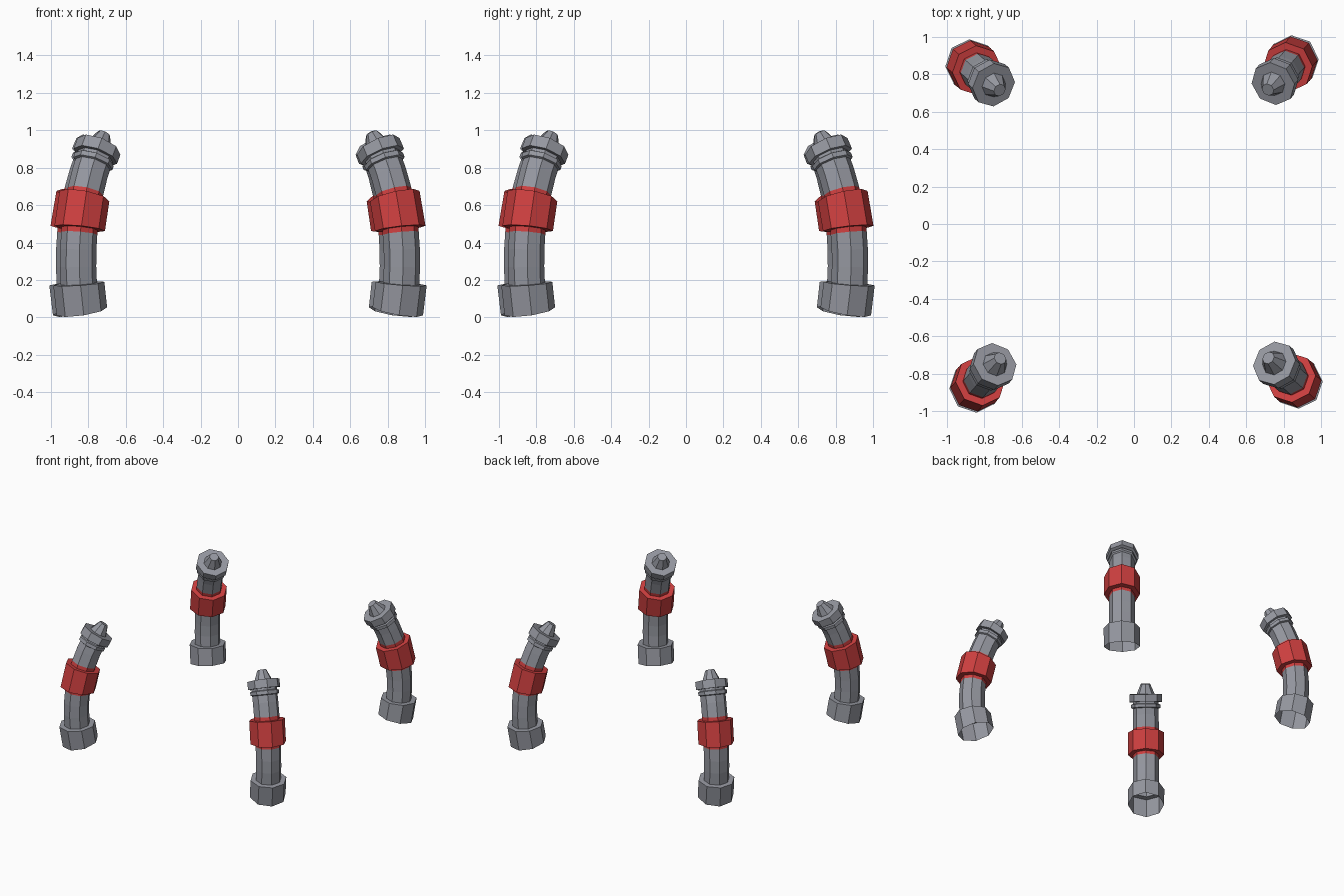
import bpy, bmesh, math
from mathutils import Vector, Matrix

if "Cube" in bpy.data.objects:
    bpy.data.objects.remove(bpy.data.objects["Cube"])

SIDES = 8
R = 1.2                      # bend radius of every pillar
Z0 = 0.30                    # height where the bent axis is vertical
P0 = Vector((-0.855, -0.877, Z0))
LEAN = math.radians(48.7)    # inward lean direction of front left pillar


def material(name, col):
    m = bpy.data.materials.new(name)
    m.diffuse_color = (*col, 1)
    m.use_nodes = True
    m.node_tree.nodes["Principled BSDF"].inputs["Base Color"].default_value = m.diffuse_color
    return m


grey = material("steel_grey", (0.30, 0.31, 0.35))
red = material("band_red", (0.62, 0.05, 0.05))

inward = Vector((math.cos(LEAN), math.sin(LEAN), 0))
side = Vector((-math.sin(LEAN), math.cos(LEAN), 0))
up = Vector((0, 0, 1))


def bent_point(t, r, a):
    """Point at arc length t along the bent axis, radius r, angle a."""
    th = t / R
    centre = P0 + inward * R * (1 - math.cos(th)) + up * R * math.sin(th)
    across = inward * math.cos(th) - up * math.sin(th)
    return centre + (across * math.cos(a) + side * math.sin(a)) * r


def bent_lathe(name, profile, mat, turn, cap_end=False):
    """Sweep an eight-sided profile of (arc length, radius) along the bend."""
    bm = bmesh.new()
    rot = Matrix.Rotation(turn, 4, 'Z')
    rings = [[bm.verts.new(rot @ bent_point(t, r, 2 * math.pi * i / SIDES))
              for i in range(SIDES)] for t, r in profile]
    for lo, hi in zip(rings, rings[1:]):
        for i in range(SIDES):
            j = (i + 1) % SIDES
            bm.faces.new((lo[i], lo[j], hi[j], hi[i]))
    if cap_end:
        bm.faces.new(rings[-1])
    me = bpy.data.meshes.new(name)
    bm.to_mesh(me)
    bm.free()
    me.materials.append(mat)
    ob = bpy.data.objects.new(name, me)
    bpy.context.collection.objects.link(ob)


def tube(t0, t1, r, n):
    return [(t0 + (t1 - t0) * i / n, r) for i in range(n + 1)]


for k in range(4):
    turn = k * math.pi / 2
    tag = ("front_left", "front_right", "back_right", "back_left")[k]
    # foot, open underneath
    bent_lathe("foot_" + tag, [(-0.27, 0.137), (-0.12, 0.137), (-0.12, 0.097)],
               grey, turn)
    # shaft below and above the band
    bent_lathe("lower_shaft_" + tag, tube(-0.12, 0.15, 0.097, 3), grey, turn)
    bent_lathe("upper_shaft_" + tag, tube(0.38, 0.585, 0.097, 2), grey, turn)
    # red band with short red sleeves on the shaft
    bent_lathe("band_" + tag,
               [(0.15, 0.097), (0.176, 0.097), (0.176, 0.136), (0.353, 0.136),
                (0.353, 0.097), (0.38, 0.097)], red, turn)
    # thin collar under the flange
    bent_lathe("collar_" + tag,
               [(0.535, 0.097), (0.54, 0.11), (0.565, 0.11), (0.57, 0.097)],
               grey, turn)
    # flange and cone tip
    bent_lathe("flange_and_tip_" + tag,
               [(0.585, 0.097), (0.585, 0.123), (0.645, 0.123), (0.645, 0.068),
                (0.723, 0.035)], grey, turn, cap_end=True)
